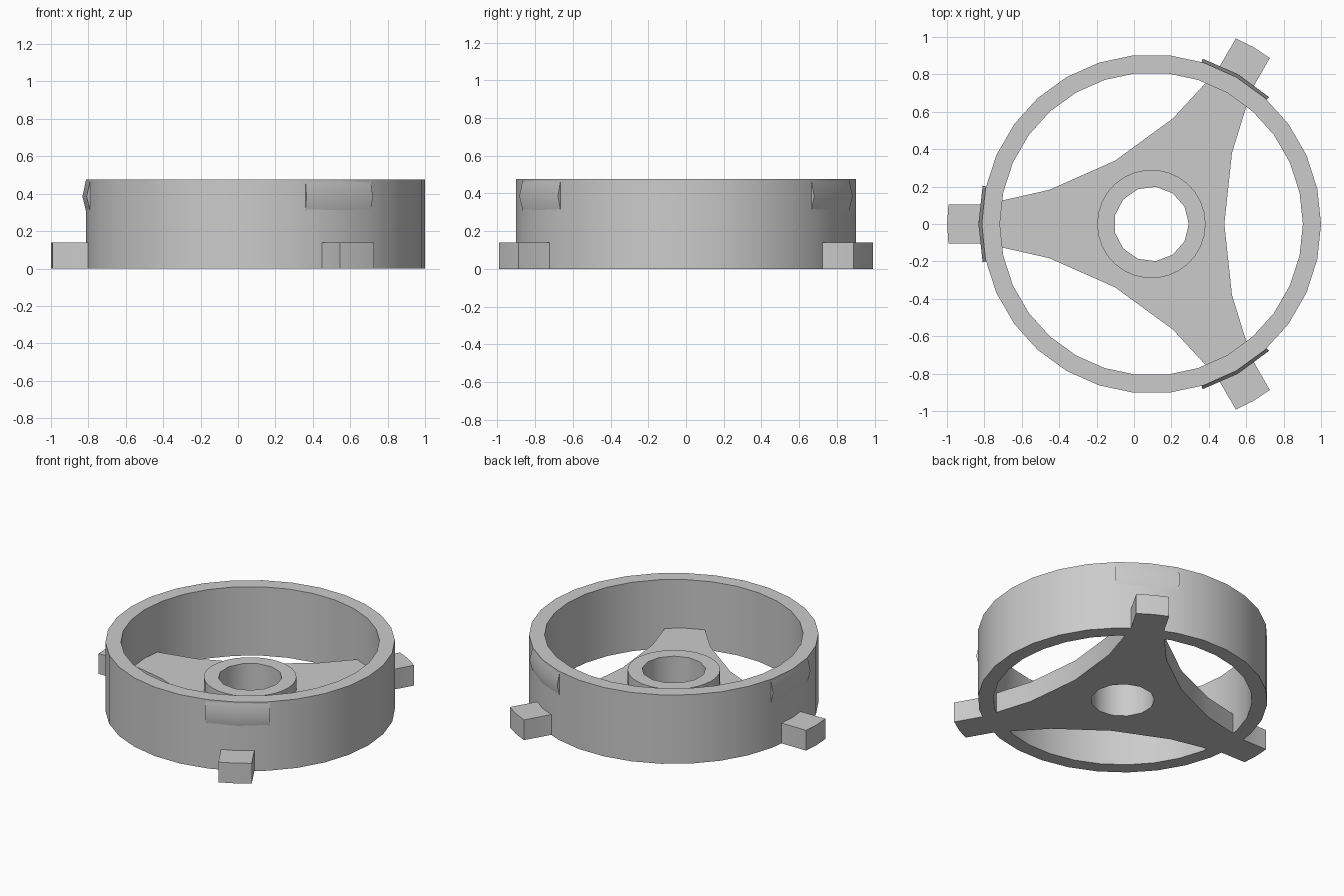
import bpy, bmesh
from math import cos, sin, pi, radians
from mathutils import Matrix, Vector

cube = bpy.data.objects.get("Cube")
if cube:
    bpy.data.objects.remove(cube, do_unlink=True)

CENTRE_X = 0.093
HEIGHT = 0.476
PLATE = 0.14
ARMS = (60, 180, 300)

grey = bpy.data.materials.new("plain grey")
grey.use_nodes = True
colour = (0.6, 0.6, 0.6, 1)
grey.diffuse_color = colour
grey.node_tree.nodes["Principled BSDF"].inputs["Base Color"].default_value = colour


def finish(name, bm):
    """Turn a bmesh into a smooth-shaded object with sharp corners kept."""
    bmesh.ops.recalc_face_normals(bm, faces=bm.faces)
    mesh = bpy.data.meshes.new(name)
    bm.to_mesh(mesh)
    bm.free()
    mesh.materials.append(grey)
    mesh.shade_smooth()
    mesh.set_sharp_from_angle(angle=radians(30))
    obj = bpy.data.objects.new(name, mesh)
    obj.location.x = CENTRE_X
    bpy.context.collection.objects.link(obj)
    return obj


def circle(radius, sides):
    return [(radius * cos(2 * pi * i / sides), radius * sin(2 * pi * i / sides))
            for i in range(sides)]


def extruded(name, outer, hole, z0, z1):
    """Prism with an outline and a hole."""
    bm = bmesh.new()
    for loop in (outer, hole):
        vs = [bm.verts.new((x, y, z0)) for x, y in loop]
        for i, v in enumerate(vs):
            bm.edges.new((v, vs[i - 1]))
    bottom = bm.edges[:]
    bmesh.ops.triangle_fill(bm, edges=bottom, use_beauty=True, normal=(0, 0, 1))
    base = bm.faces[:]
    top = bmesh.ops.extrude_face_region(bm, geom=base, use_keep_orig=True)["geom"]
    bmesh.ops.translate(bm, vec=(0, 0, z1 - z0),
                        verts=[g for g in top if isinstance(g, bmesh.types.BMVert)])
    return finish(name, bm)


# Outer wall
extruded("outer_ring", circle(0.907, 30), circle(0.81, 30), 0, HEIGHT)

# Three-armed plate whose arms end in feet outside the wall
half_arm = [(0.8, 0.125), (0.545, 0.183)]
foot_side = [(1.085, 0.105), (0.86, 0.105)]
arm = ([(x, -y) for x, y in reversed(half_arm)]
       + [(x, -y) for x, y in reversed(foot_side)]
       + [(1.092, 0)] + foot_side + half_arm + [(0.195, 0.338)])
outline = []
for angle in ARMS:
    turn = Matrix.Rotation(radians(angle), 2)
    outline += [tuple(turn @ Vector(p)) for p in arm]
extruded("spider_plate", outline, circle(0.2, 13), 0, PLATE)

# Raised collar around the centre hole
extruded("hub_collar", circle(0.29, 30), circle(0.2, 13), PLATE, 0.23)

# Snap ridges on the wall above each foot
profile = [(0.905, HEIGHT), (0.925, 0.385), (0.903, 0.295), (0.88, 0.295), (0.88, HEIGHT)]
for n, angle in enumerate(ARMS):
    bm = bmesh.new()
    sections = []
    for offset in (-12.8, 0, 12.8):
        a = radians(angle + offset)
        sections.append([bm.verts.new((r * cos(a), r * sin(a), z)) for r, z in profile])
    for s, t in zip(sections, sections[1:]):
        for i in range(len(profile)):
            bm.faces.new((s[i - 1], s[i], t[i], t[i - 1]))
    bm.faces.new(sections[0])
    bm.faces.new(sections[-1])
    finish("snap_ridge_%d" % (n + 1), bm)
